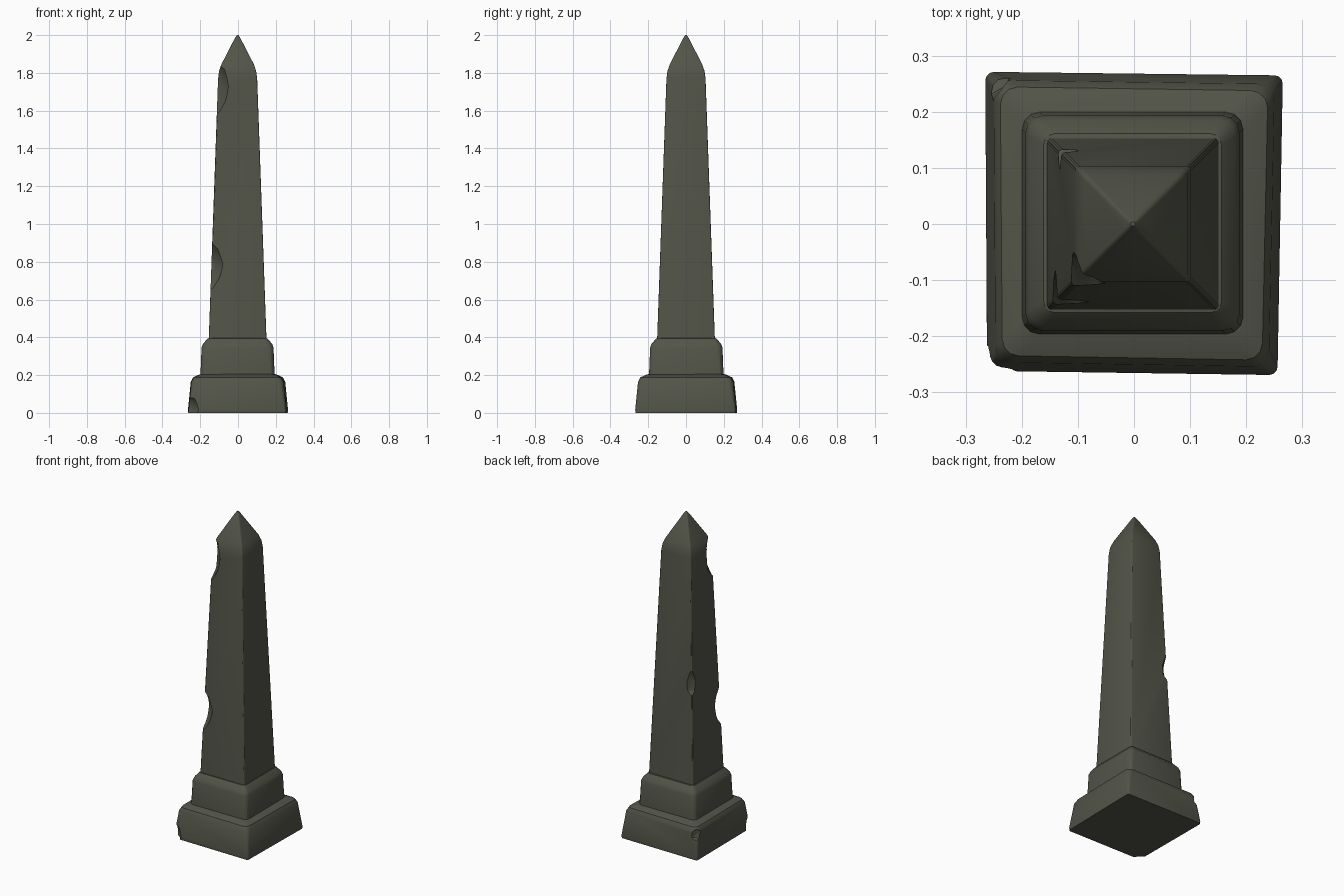
import bpy, bmesh, math, random
from mathutils import Vector

if "Cube" in bpy.data.objects:
    bpy.data.objects.remove(bpy.data.objects["Cube"])

random.seed(4)

stone = bpy.data.materials.new("dark olive stone")
stone.diffuse_color = (0.085, 0.09, 0.066, 1)
stone.use_nodes = True
stone.node_tree.nodes["Principled BSDF"].inputs["Base Color"].default_value = stone.diffuse_color


def ring(half, z, radius, shift, segs=3):
    """Rounded square outline; shift moves each corner a little for a worn look."""
    pts = []
    for c, (sx, sy) in enumerate([(1, 1), (-1, 1), (-1, -1), (1, -1)]):
        cx = sx * (half - radius) + shift[c][0]
        cy = sy * (half - radius) + shift[c][1]
        for i in range(segs + 1):
            a = math.pi / 2 * (c + i / segs)
            pts.append((cx + radius * math.cos(a), cy + radius * math.sin(a), z))
    return pts


def loft(name, profile, shift):
    """Stack rounded squares (half width, height, corner radius) into a closed solid."""
    bm = bmesh.new()
    rings = [[bm.verts.new(p) for p in ring(h, z, r, shift)] for h, z, r in profile]
    for lo, hi in zip(rings, rings[1:]):
        n = len(lo)
        for i in range(n):
            j = (i + 1) % n
            bm.faces.new((lo[i], lo[j], hi[j], hi[i]))
    bm.faces.new(rings[0][::-1])
    bm.faces.new(rings[-1])
    me = bpy.data.meshes.new(name)
    bm.to_mesh(me)
    bm.free()
    me.materials.append(stone)
    ob = bpy.data.objects.new(name, me)
    bpy.context.collection.objects.link(ob)
    return ob


def chip(target, sx, sy, half, z, depth, height, r=0.11):
    """Knock a faceted chunk out of the vertical corner edge (sx, sy)."""
    rz = height / 2 / math.sqrt(1 - ((r - depth) / r) ** 2)
    out = half + (r - depth) / math.sqrt(2)
    bm = bmesh.new()
    bmesh.ops.create_icosphere(bm, subdivisions=2, radius=1)
    for v in bm.verts:
        k = 1 + random.uniform(-0.05, 0.05)
        v.co = Vector((v.co.x * r * k + sx * out, v.co.y * r * k + sy * out, v.co.z * rz * k + z))
    me = bpy.data.meshes.new("chip_cutter")
    bm.to_mesh(me)
    bm.free()
    me.materials.append(stone)
    cutter = bpy.data.objects.new("chip_cutter", me)
    cutter.hide_render = True
    bpy.context.collection.objects.link(cutter)
    mod = target.modifiers.new("chip", 'BOOLEAN')
    mod.operation = 'DIFFERENCE'
    mod.solver = 'EXACT'
    mod.object = cutter
    bpy.context.view_layer.objects.active = target
    bpy.ops.object.modifier_apply(modifier=mod.name)
    bpy.data.objects.remove(cutter)


# Wide lower block, slightly out of square
base = loft("base_block",
            [(0.26, 0.0, 0.012), (0.262, 0.015, 0.015), (0.247, 0.165, 0.03),
             (0.235, 0.188, 0.03), (0.2, 0.204, 0.03), (0.18, 0.206, 0.03)],
            [(0.003, 0.003), (-0.003, 0.009), (0.0, 0.0), (-0.006, -0.007)])
chip(base, -1, -1, 0.255, 0.02, 0.035, 0.14)
chip(base, 1, -1, 0.245, 0.17, 0.015, 0.06)
chip(base, -1, 1, 0.245, 0.16, 0.02, 0.08)

# Stepped plinth with rounded top
plinth = loft("plinth",
              [(0.197, 0.195, 0.03), (0.195, 0.22, 0.03), (0.19, 0.345, 0.03),
               (0.183, 0.365, 0.03), (0.158, 0.394, 0.02), (0.14, 0.398, 0.02)],
              [(-0.002, 0.003), (-0.003, 0.003), (-0.003, 0.0), (-0.002, 0.0)])
chip(plinth, -1, -1, 0.19, 0.37, 0.02, 0.06)

# Tapering shaft with pointed cap
shaft = loft("shaft",
             [(0.153, 0.385, 0.008), (0.1035, 1.77, 0.008), (0.098, 1.81, 0.008),
              (0.086, 1.845, 0.008), (0.014, 1.985, 0.006), (0.004, 2.0, 0.003)],
             [(-0.002, 0)] * 4)
chip(shaft, -1, -1, 0.138, 0.79, 0.048, 0.25)
chip(shaft, -1, -1, 0.105, 1.73, 0.052, 0.29)
chip(shaft, -1, 1, 0.131, 1.02, 0.032, 0.18)
chip(shaft, 1, 1, 0.106, 1.72, 0.014, 0.20)

# Smooth worn bevels, crisp arrises
for ob in (base, plinth, shaft):
    bpy.ops.object.select_all(action='DESELECT')
    ob.select_set(True)
    bpy.context.view_layer.objects.active = ob
    bpy.ops.object.shade_smooth_by_angle(angle=math.radians(28))
